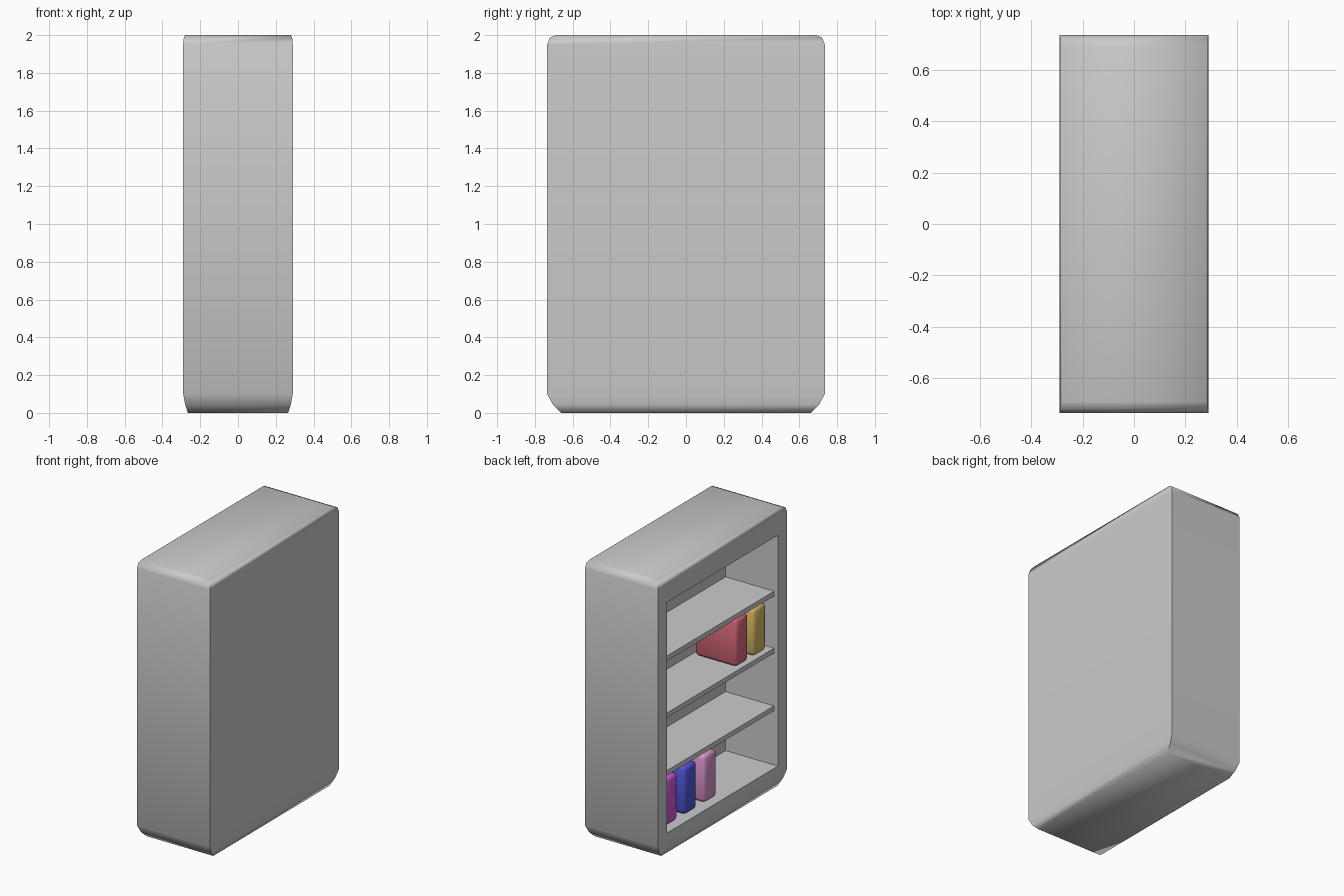
import bpy
import bmesh
from math import radians
from mathutils import Matrix

cube = bpy.data.objects.get("Cube")
if cube:
    bpy.data.objects.remove(cube, do_unlink=True)


def material(name, r, g, b):
    m = bpy.data.materials.new(name)
    m.use_nodes = True
    m.diffuse_color = (r, g, b, 1)
    m.node_tree.nodes["Principled BSDF"].inputs["Base Color"].default_value = (r, g, b, 1)
    return m


def finish(bm, name, mat, angle):
    bmesh.ops.recalc_face_normals(bm, faces=bm.faces)
    mesh = bpy.data.meshes.new(name)
    bm.to_mesh(mesh)
    bm.free()
    mesh.materials.append(mat)
    obj = bpy.data.objects.new(name, mesh)
    bpy.context.collection.objects.link(obj)
    bpy.ops.object.select_all(action="DESELECT")
    obj.select_set(True)
    bpy.context.view_layer.objects.active = obj
    bpy.ops.object.shade_smooth_by_angle(angle=radians(angle))
    return obj


def box(name, mat, low, high, bevel=0.0):
    bm = bmesh.new()
    size = [h - l for l, h in zip(low, high)]
    mid = [(h + l) / 2 for l, h in zip(low, high)]
    bmesh.ops.create_cube(bm, size=1, matrix=Matrix.Translation(mid) @ Matrix.Diagonal((*size, 1)))
    if bevel:
        bmesh.ops.bevel(bm, geom=bm.edges[:], offset=bevel, segments=2, profile=0.5, affect="EDGES")
    return finish(bm, name, mat, 50)


grey = material("grey", 0.6, 0.6, 0.6)
BACK, FRONT = 0.126, -0.26
HALF, FLOOR, CEILING = 0.63, 0.16, 1.82

# Cabinet shell: stacked rectangles, softened at the top and tapered at the foot
rings = [(0.265, 0.66, 0), (0.28, 0.705, 0.045), (0.29, 0.735, 0.1),
         (0.29, 0.735, 1.95), (0.287, 0.722, 1.985), (0.28, 0.69, 2)]
bm = bmesh.new()
loops = [[bm.verts.new((sx * x, sy * y, z)) for sx, sy in ((-1, -1), (1, -1), (1, 1), (-1, 1))]
         for x, y, z in rings]
bm.faces.new(loops[0][::-1])
bm.faces.new(loops[-1])
for a, b in zip(loops, loops[1:]):
    for i in range(4):
        j = (i + 1) % 4
        bm.faces.new((a[i], a[j], b[j], b[i]))
bm.normal_update()

# Recess cut into the open side
side = max((f for f in bm.faces if f.normal.x < -0.9), key=lambda f: f.calc_area())
bmesh.ops.inset_individual(bm, faces=[side], thickness=0.1)
for v in side.verts:
    v.co.y = HALF if v.co.y > 0 else -HALF
    v.co.z = CEILING if v.co.z > 1 else FLOOR
bm.normal_update()
hole = bmesh.ops.extrude_discrete_faces(bm, faces=[side])["faces"][0]
for v in hole.verts:
    v.co.x = BACK
finish(bm, "cabinet", grey, 77)

# Shelves
shelf_tops = (0.585, 1.0, 1.41)
for i, top in enumerate(shelf_tops):
    box(f"shelf_{i + 1}", grey, (FRONT, -HALF, top - 0.035), (BACK, HALF, top))

# Books: colour, lower y edge, standing height
books = [("purple", (0.65, 0.1, 0.7), 0.42, FLOOR),
         ("blue", (0.08, 0.09, 0.68), 0.2, FLOOR),
         ("pink", (0.7, 0.3, 0.6), -0.025, FLOOR),
         ("red", (0.7, 0.14, 0.2), -0.385, shelf_tops[1]),
         ("yellow", (0.68, 0.5, 0.13), -0.585, shelf_tops[1])]
for name, rgb, y, z in books:
    box(f"{name}_book", material(name, *rgb), (-0.23, y, z), (0.1, y + 0.145, z + 0.34), 0.025)
